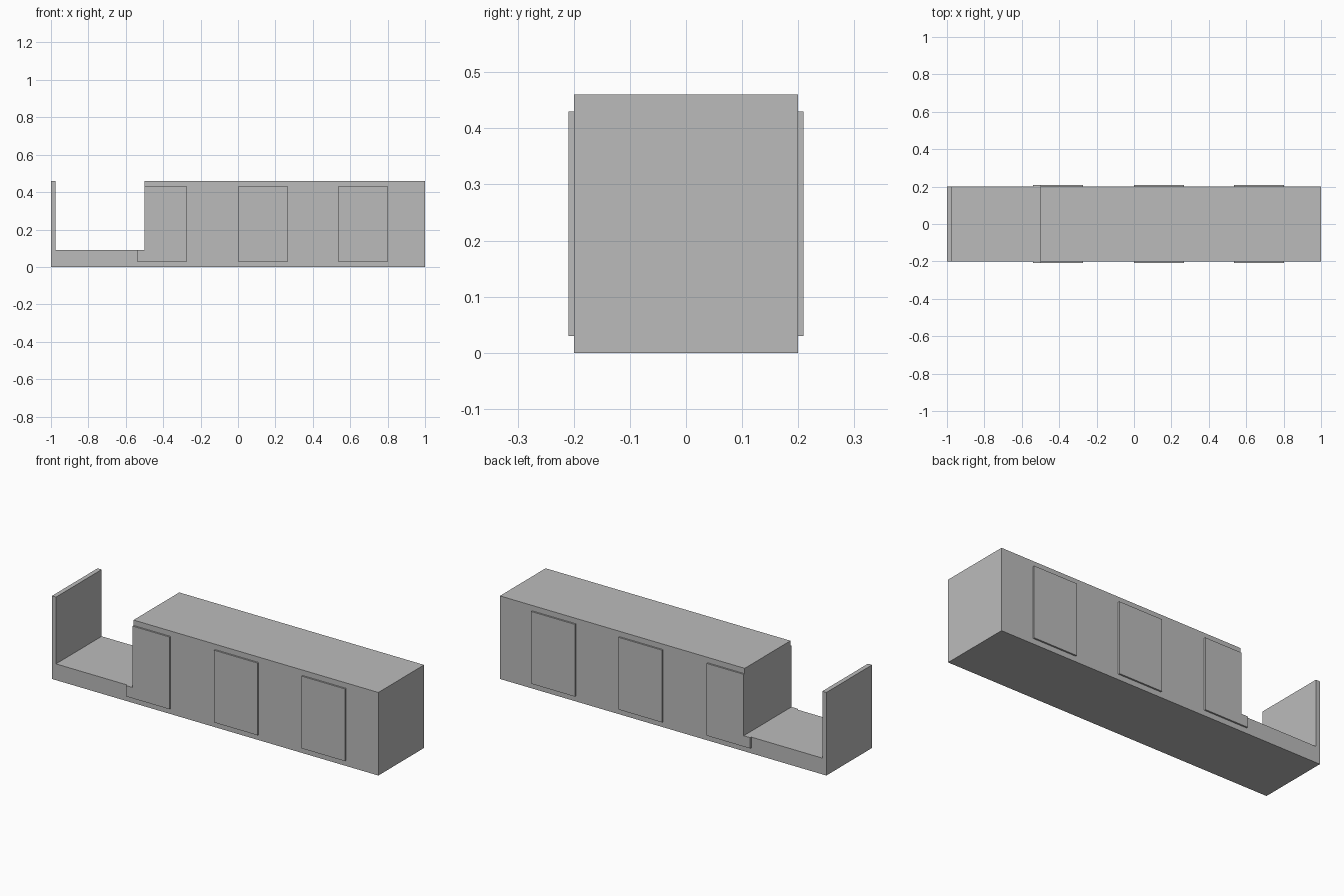
import bpy
import bmesh

cube = bpy.data.objects.get("Cube")
if cube:
    bpy.data.objects.remove(cube, do_unlink=True)

grey = bpy.data.materials.new("plain_grey")
grey.use_nodes = True
grey.diffuse_color = (0.5, 0.5, 0.5, 1)
grey.node_tree.nodes["Principled BSDF"].inputs["Base Color"].default_value = (0.5, 0.5, 0.5, 1)

LENGTH, HEIGHT, HALF_DEPTH = 2.0, 0.46, 0.2
END = LENGTH / 2
WALL_X, NOTCH_X, FLOOR_Z = -0.975, -0.5, 0.09
PANEL_W, PANEL_LOW, PANEL_TOP, PANEL_OUT = 0.267, 0.03, 0.43, 0.209


def extrude_profile(name, points, y0, y1):
    """Extrude an x-z outline from y0 to y1."""
    bm = bmesh.new()
    face = bm.faces.new([bm.verts.new((x, y0, z)) for x, z in points])
    out = bmesh.ops.extrude_face_region(bm, geom=[face])
    moved = [v for v in out["geom"] if isinstance(v, bmesh.types.BMVert)]
    bmesh.ops.translate(bm, verts=moved, vec=(0, y1 - y0, 0))
    bmesh.ops.recalc_face_normals(bm, faces=bm.faces)
    mesh = bpy.data.meshes.new(name)
    bm.to_mesh(mesh)
    bm.free()
    mesh.materials.append(grey)
    obj = bpy.data.objects.new(name, mesh)
    bpy.context.collection.objects.link(obj)
    return obj


# Long body with an open bay and a thin end wall
extrude_profile("body", [
    (-END, 0), (END, 0), (END, HEIGHT), (NOTCH_X, HEIGHT),
    (NOTCH_X, FLOOR_Z), (WALL_X, FLOOR_Z), (WALL_X, HEIGHT), (-END, HEIGHT),
], -HALF_DEPTH, HALF_DEPTH)

# Raised side panels; the one beside the bay is cut to follow its edge
for label, x in (("bay", -0.54), ("middle", 0.0), ("end", 0.535)):
    right = x + PANEL_W
    outline = [(x, PANEL_LOW), (right, PANEL_LOW), (right, PANEL_TOP)]
    if x < NOTCH_X:
        outline += [(NOTCH_X, PANEL_TOP), (NOTCH_X, FLOOR_Z), (x, FLOOR_Z)]
    else:
        outline.append((x, PANEL_TOP))
    for side, sign in (("front", -1), ("back", 1)):
        extrude_profile(f"{side}_{label}_panel", outline,
                        sign * HALF_DEPTH, sign * PANEL_OUT)
